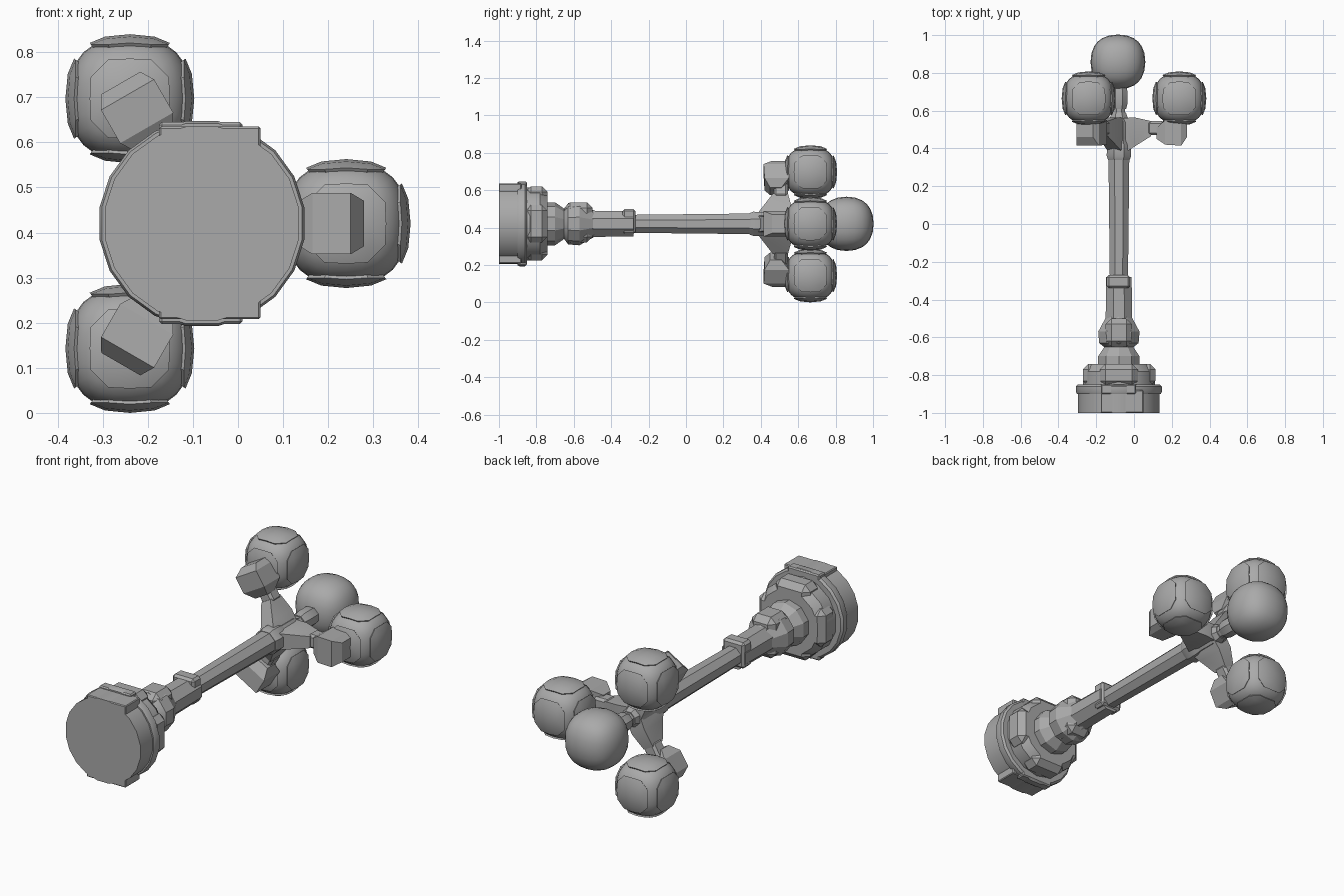
import bpy, bmesh, math
from mathutils import Matrix, Vector

if "Cube" in bpy.data.objects:
    bpy.data.objects.remove(bpy.data.objects["Cube"])

AX, AZ = -0.08, 0.42          # pole axis
grey = bpy.data.materials.new("stone grey")
grey.use_nodes = True
grey.diffuse_color = (0.4, 0.4, 0.4, 1)
grey.node_tree.nodes["Principled BSDF"].inputs["Base Color"].default_value = (0.4, 0.4, 0.4, 1)


def solid(name, pieces, matrix=Matrix(), angle=28):
    """One object made of several convex chunks."""
    bm = bmesh.new()
    for points in pieces:
        verts = [bm.verts.new(matrix @ Vector(p)) for p in points]
        bmesh.ops.convex_hull(bm, input=verts)
        bmesh.ops.delete(bm, geom=[v for v in bm.verts if not v.link_faces], context='VERTS')
    bmesh.ops.dissolve_limit(bm, angle_limit=0.02, verts=bm.verts[:], edges=bm.edges[:])
    bmesh.ops.recalc_face_normals(bm, faces=bm.faces[:])
    mesh = bpy.data.meshes.new(name)
    bm.to_mesh(mesh)
    bm.free()
    mesh.materials.append(grey)
    ob = bpy.data.objects.new(name, mesh)
    bpy.context.scene.collection.objects.link(ob)
    bpy.context.view_layer.objects.active = ob
    ob.select_set(True)
    bpy.ops.object.shade_smooth_by_angle(angle=math.radians(angle))
    ob.select_set(False)
    return ob


def rings(sides, *levels):
    """Points of polygon rings around the pole: (y, radius)."""
    return [(r * math.cos(a), y, r * math.sin(a)) for y, r in levels
            for a in ((i + 0.5) * math.tau / sides for i in range(sides))]


def box(x0, x1, y0, y1, z0, z1, c):
    """Box with all edges chamfered by c."""
    pts = []
    for x, sx in ((x0, 1), (x1, -1)):
        for y, sy in ((y0, 1), (y1, -1)):
            for z, sz in ((z0, 1), (z1, -1)):
                pts += [(x, y + sy * c, z + sz * c), (x + sx * c, y, z + sz * c),
                        (x + sx * c, y + sy * c, z)]
    return pts


def on_ball(d, r, p):
    """Push a direction out to a slightly squared ball."""
    n = sum(abs(k) ** p for k in d) ** (1 / p)
    return tuple(r * k / n for k in d)


def globe(name, centre, r, p, panelled):
    steps = [i / 3 for i in range(-3, 4)]
    shell = [on_ball(d, r * (0.95 if panelled else 1), p) for u in steps for v in steps for s in (-1, 1)
             for d in ((u, v, s), (u, s, v), (s, u, v))]
    pieces = [shell]
    if panelled:
        # raised dome panel on each of the six sides
        cells = [-0.72, -0.4, 0, 0.4, 0.72]
        for axis in range(3):
            for s in (-1, 1):
                panel = []
                for u in cells:
                    for v in cells:
                        if abs(u) + abs(v) < 1.3:
                            d = [u, v]
                            d.insert(axis, s)
                            panel += [on_ball(d, r, p), on_ball(d, r * 0.85, p)]
                pieces.append(panel)
    solid(name, pieces, Matrix.Translation(centre), 32)


pole = Matrix.Translation((AX, 0, AZ))

# Base: drum, proud slab, flange and stepped shoulders
solid("base_drum", [rings(20, (-1, 0.218), (-0.89, 0.218)),
                    box(-0.095, 0.13, -1, -0.88, -0.212, 0.215, 0.004)], pole)
solid("base_flange", [rings(20, (-0.9, 0.225), (-0.89, 0.23), (-0.86, 0.23), (-0.85, 0.22)),
                      box(-0.095, 0.09, -0.9, -0.85, -0.223, 0.225, 0.006)], pole)
solid("base_shoulder", [rings(14, (-0.86, 0.195), (-0.78, 0.195), (-0.74, 0.165)),
                        box(-0.1, 0.1, -0.86, -0.74, -0.195, 0.2, 0.03),
                        box(-0.19, 0.195, -0.86, -0.74, -0.1, 0.1, 0.03)], pole)

# Turned neck and bulb
solid("base_neck", [rings(10, (-0.75, 0.115), (-0.7, 0.115), (-0.65, 0.08)),
                    rings(10, (-0.67, 0.075), (-0.6, 0.075))], pole)
solid("pole_bulb", [rings(10, (-0.66, 0.07), (-0.63, 0.11), (-0.57, 0.115), (-0.49, 0.07)),
                    box(-0.07, 0.07, -0.65, -0.5, -0.1, 0.115, 0.03)], pole)

# Shaft
solid("lower_shaft", [rings(8, (-0.52, 0.076), (-0.28, 0.073)),
                      box(-0.065, 0.06, -0.34, -0.27, -0.055, 0.08, 0.012)], pole)
solid("upper_shaft", [rings(8, (-0.3, 0.052), (0.38, 0.06))], pole)
solid("shaft_collar", [rings(8, (0.34, 0.062), (0.36, 0.07), (0.42, 0.068), (0.48, 0.05))], pole)
solid("hub", [rings(8, (0.42, 0.06), (0.54, 0.06), (0.59, 0.04))], pole)
solid("top_neck", [rings(8, (0.55, 0.036), (0.74, 0.036)),
                   rings(8, (0.61, 0.042), (0.64, 0.05), (0.7, 0.05), (0.73, 0.042))], pole)
globe("end_globe", (-0.085, 0.858, 0.42), 0.145, 2.3, False)

# Three side lamps spaced evenly around the pole
for i, side in enumerate(("left", "upper_right", "lower_right")):
    a = i * math.tau / 3
    turn = pole @ Matrix.Rotation(-a, 4, 'Y')
    bracket = [(x, y, z) for x, lo, hi, w in ((0.02, 0.37, 0.56, 0.045), (0.08, 0.42, 0.565, 0.042),
                                              (0.17, 0.465, 0.545, 0.03))
               for y in (lo, hi) for z in (-w, w)]
    link = box(0.15, 0.24, 0.47, 0.545, -0.036, 0.036, 0.012)
    solid(side + "_arm", [bracket, link], turn)
    socket = [(x, y, z) for x, lo, hi, w in ((0.2, 0.45, 0.51, 0.04), (0.245, 0.42, 0.55, 0.068),
                                             (0.33, 0.415, 0.56, 0.068), (0.36, 0.46, 0.56, 0.05))
              for y in (lo, hi) for z in (-w, w)]
    solid(side + "_socket", [socket], turn)
    globe(side + "_globe", (AX + 0.32 * math.cos(a), 0.665, AZ + 0.277 / 0.866 * math.sin(a)),
          0.143, 2.5, True)
